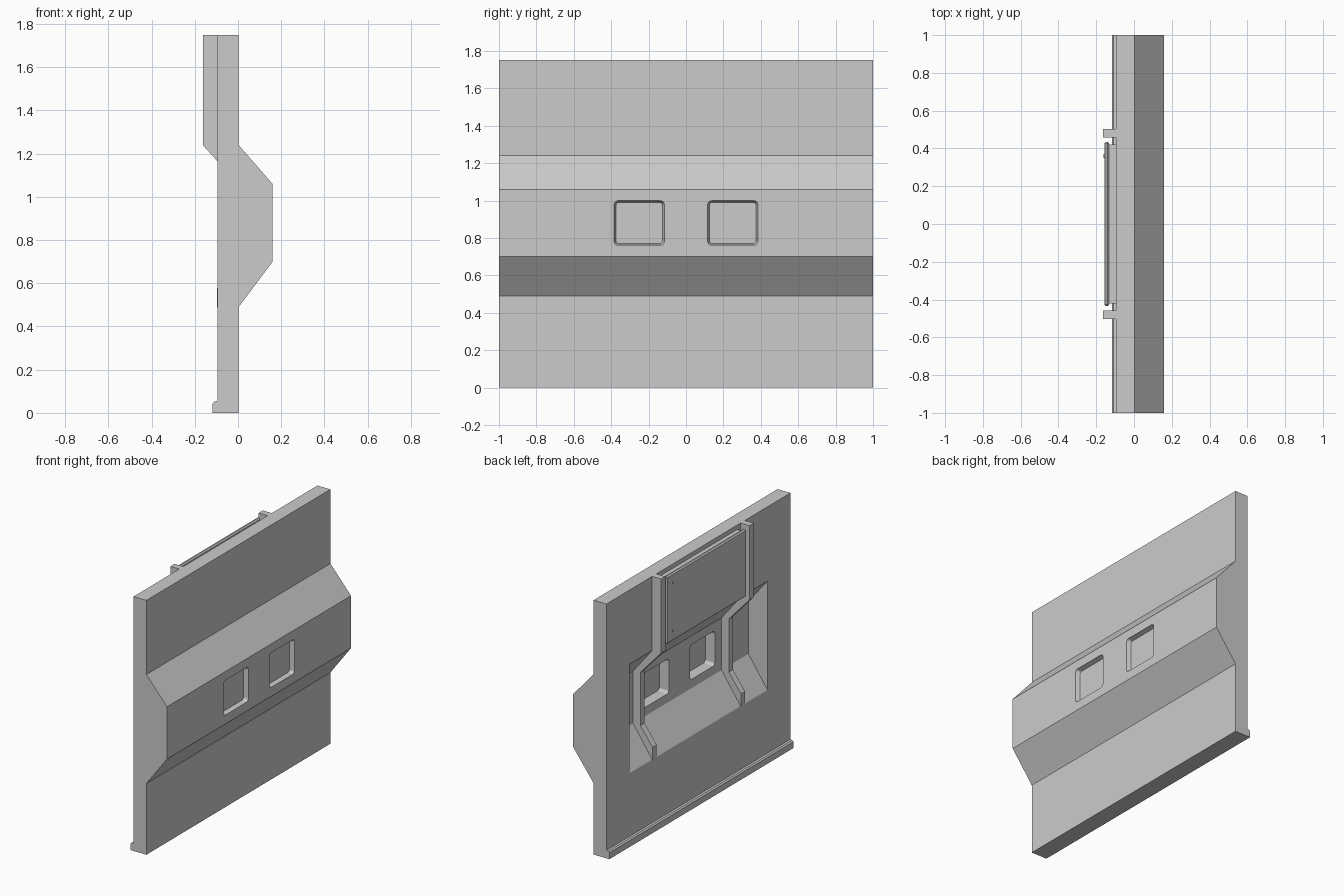
import bpy, bmesh, math
from mathutils import Vector

if "Cube" in bpy.data.objects:
    bpy.data.objects.remove(bpy.data.objects["Cube"])


def make_object(name, bm):
    bmesh.ops.recalc_face_normals(bm, faces=bm.faces)
    me = bpy.data.meshes.new(name)
    bm.to_mesh(me)
    bm.free()
    ob = bpy.data.objects.new(name, me)
    bpy.context.collection.objects.link(ob)
    return ob


def extrude_profile(name, pts, y0, y1):
    """Extrude an (x, z) profile along y."""
    bm = bmesh.new()
    face = bm.faces.new([bm.verts.new((x, y0, z)) for x, z in pts])
    geo = bmesh.ops.extrude_face_region(bm, geom=[face])["geom"]
    bmesh.ops.translate(bm, vec=(0, y1 - y0, 0),
                        verts=[v for v in geo if isinstance(v, bmesh.types.BMVert)])
    return make_object(name, bm)


def rounded_loft(name, cy, cz, sections, seg=4):
    """Loft rounded rectangles; each section is (x, half_y, half_z, radius)."""
    bm = bmesh.new()
    rings = []
    for x, hy, hz, r in sections:
        ring = []
        for q, (sy, sz) in enumerate([(1, 1), (-1, 1), (-1, -1), (1, -1)]):
            for i in range(seg + 1):
                a = math.pi / 2 * (q + i / seg)
                ring.append(bm.verts.new((x, cy + sy * (hy - r) + r * math.cos(a),
                                          cz + sz * (hz - r) + r * math.sin(a))))
        rings.append(ring)
    n = len(rings[0])
    for a, b in zip(rings, rings[1:]):
        for i in range(n):
            bm.faces.new((a[i], a[(i + 1) % n], b[(i + 1) % n], b[i]))
    bm.faces.new(rings[0])
    bm.faces.new(rings[-1])
    return make_object(name, bm)


def cut(target, cutter):
    mod = target.modifiers.new("cut", "BOOLEAN")
    mod.operation = "DIFFERENCE"
    mod.solver = "EXACT"
    mod.object = cutter
    bpy.context.view_layer.objects.active = target
    bpy.ops.object.modifier_apply(modifier=mod.name)
    bpy.data.objects.remove(cutter)


def box(name, lo, hi, bevel=0):
    bm = bmesh.new()
    bmesh.ops.create_cube(bm, size=1)
    lo, hi = Vector(lo), Vector(hi)
    for v in bm.verts:
        v.co = (lo + hi) / 2 + v.co * (hi - lo)
    if bevel:
        bmesh.ops.bevel(bm, geom=bm.edges[:], offset=bevel, segments=1,
                        affect="EDGES", profile=0.5)
    return make_object(name, bm)


# Wall slab with outward bump and a small lip at the foot of the back
wall = extrude_profile("wall", [
    (-0.117, 0), (0.003, 0), (0.003, 0.49), (0.16, 0.70), (0.16, 1.06),
    (0.003, 1.24), (0.003, 1.75), (-0.095, 1.75), (-0.095, 0.055),
    (-0.109, 0.053), (-0.117, 0.043)], -1, 1)

# Recess behind the bump
cut(wall, extrude_profile("recess_cutter", [
    (-0.2, 1.24), (-0.095, 1.24), (0.05, 1.06), (0.05, 0.70),
    (-0.095, 0.49), (-0.2, 0.49)], -0.75, 0.75))

# Window pockets on both faces, leaving a thin pane between them
for cy in (-0.25, 0.25):
    cut(wall, rounded_loft("window_front_cutter", cy, 0.88, [
        (0.17, 0.136, 0.121, 0.02), (0.155, 0.133, 0.118, 0.02),
        (0.13, 0.124, 0.110, 0.016)]))
    cut(wall, rounded_loft("window_back_cutter", cy, 0.88, [
        (0.04, 0.136, 0.121, 0.02), (0.058, 0.133, 0.118, 0.02),
        (0.115, 0.124, 0.110, 0.016)]))

# Bent ribs running down the back and through the recess
for side, s in (("left", 1), ("right", -1)):
    extrude_profile("rib_" + side, [
        (-0.163, 1.75), (-0.163, 1.24), (-0.005, 1.065), (-0.005, 0.70),
        (-0.098, 0.575), (-0.098, 0.49), (-0.092, 0.486), (0.055, 0.70),
        (0.055, 1.06), (-0.09, 1.245), (-0.09, 1.75)], s * 0.458, s * 0.503)

# Cover plate and its backing between the ribs
box("cover_backing", (-0.138, -0.42, 1.275), (-0.09, 0.42, 1.72))
box("cover_plate", (-0.157, -0.435, 1.27), (-0.132, 0.435, 1.735), 0.008)

# Small screws on one edge of the cover
for z in (1.34, 1.67):
    rounded_loft("screw", 0.36, z, [(-0.161, 0.011, 0.011, 0.0105),
                                    (-0.15, 0.011, 0.011, 0.0105)], 3)
